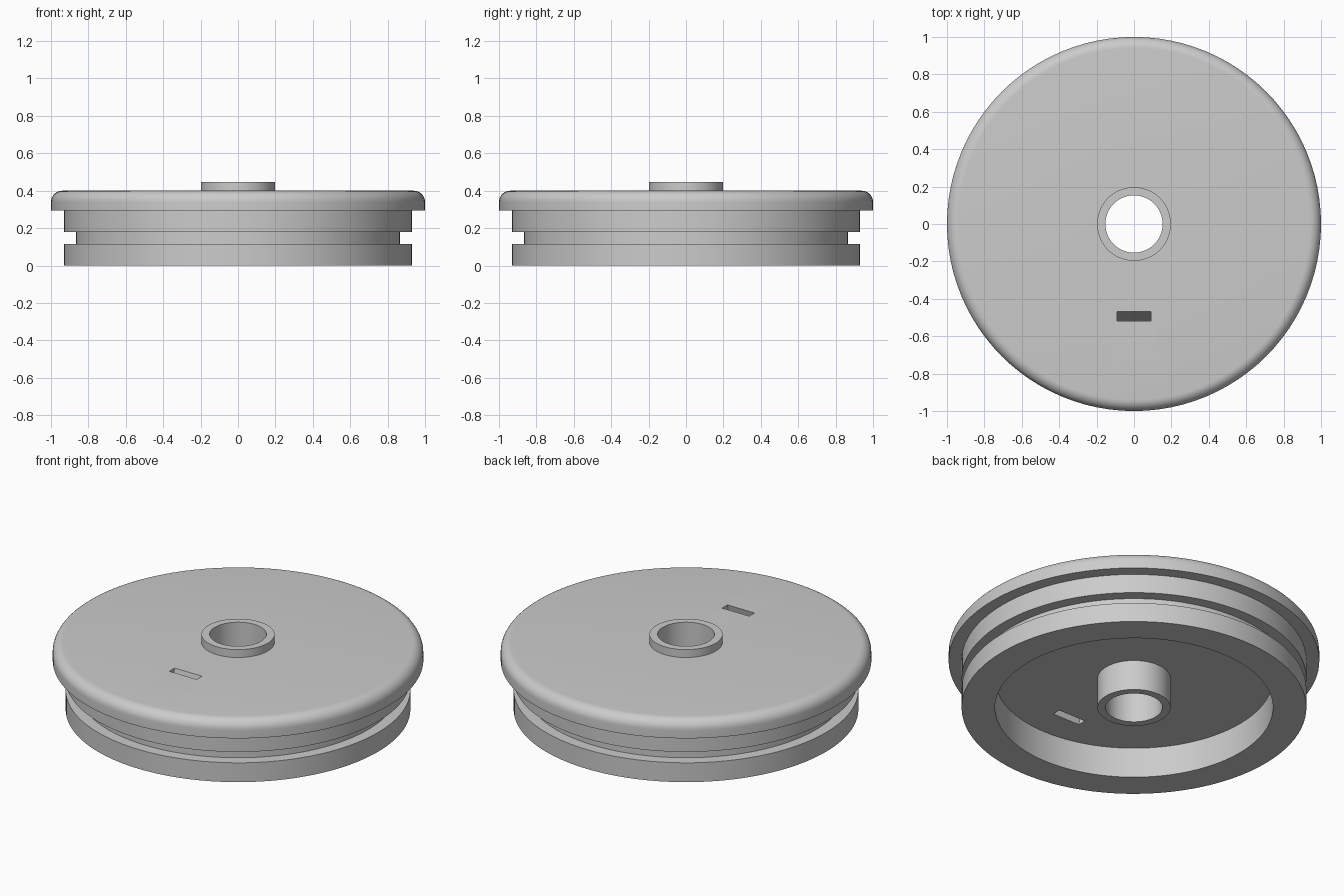
import bpy, bmesh, math
from mathutils import Matrix

if "Cube" in bpy.data.objects:
    bpy.data.objects.remove(bpy.data.objects["Cube"])

SIDES = 96

grey = bpy.data.materials.new("plain_grey")
grey.use_nodes = True
grey.diffuse_color = (0.6, 0.6, 0.6, 1)
grey.node_tree.nodes["Principled BSDF"].inputs["Base Color"].default_value = (0.6, 0.6, 0.6, 1)


def make_object(name, bm):
    bmesh.ops.recalc_face_normals(bm, faces=bm.faces)
    mesh = bpy.data.meshes.new(name)
    bm.to_mesh(mesh)
    bm.free()
    mesh.materials.append(grey)
    obj = bpy.data.objects.new(name, mesh)
    bpy.context.collection.objects.link(obj)
    return obj


def lathe(name, profile):
    """Revolve a closed (radius, height) outline about the z axis."""
    bm = bmesh.new()
    verts = [bm.verts.new((r, 0, z)) for r, z in profile]
    edges = [bm.edges.new((verts[i - 1], v)) for i, v in enumerate(verts)]
    bmesh.ops.spin(bm, geom=verts + edges, cent=(0, 0, 0), axis=(0, 0, 1),
                   angle=math.tau, steps=SIDES, use_merge=True)
    bmesh.ops.remove_doubles(bm, verts=bm.verts, dist=0.0001)
    return make_object(name, bm)


def shade(obj):
    bpy.ops.object.select_all(action="DESELECT")
    obj.select_set(True)
    bpy.context.view_layer.objects.active = obj
    bpy.ops.object.shade_smooth_by_angle(angle=math.radians(30))


# Grooved wheel with an overhanging, rounded lip and a hollow underside
TOP, FILLET = 0.40, 0.06
lip_curve = [(1 - FILLET + FILLET * math.cos(a), TOP - FILLET + FILLET * math.sin(a))
             for a in (math.pi / 2 * i / 8 for i in range(9))]
outline = [(0.175, 0.18), (0.75, 0.18), (0.75, 0), (0.93, 0), (0.93, 0.115),
           (0.865, 0.115), (0.865, 0.18), (0.93, 0.18), (0.93, 0.293), (1, 0.293)]
wheel = lathe("grooved_wheel", outline + lip_curve + [(0.175, TOP)])

# Slanted slot through the web
bm = bmesh.new()
bmesh.ops.create_cube(bm, size=1)
bmesh.ops.scale(bm, vec=(0.18, 0.05, 0.4), verts=bm.verts)
for v in bm.verts:
    v.co.y += 0.24 * v.co.z
bmesh.ops.transform(bm, matrix=Matrix.Translation((0, -0.519, 0.29)), verts=bm.verts)
cutter = make_object("slot_cutter", bm)
cutter.hide_render = True

cut = wheel.modifiers.new("slot", "BOOLEAN")
cut.operation = "DIFFERENCE"
cut.solver = "EXACT"
cut.object = cutter
bpy.context.view_layer.objects.active = wheel
bpy.ops.object.modifier_apply(modifier=cut.name)
bpy.data.objects.remove(cutter)
shade(wheel)

# Hub tube with open bore
hub = lathe("hub_tube", [(0.153, 0), (0.197, 0), (0.197, 0.447), (0.153, 0.447)])
shade(hub)
